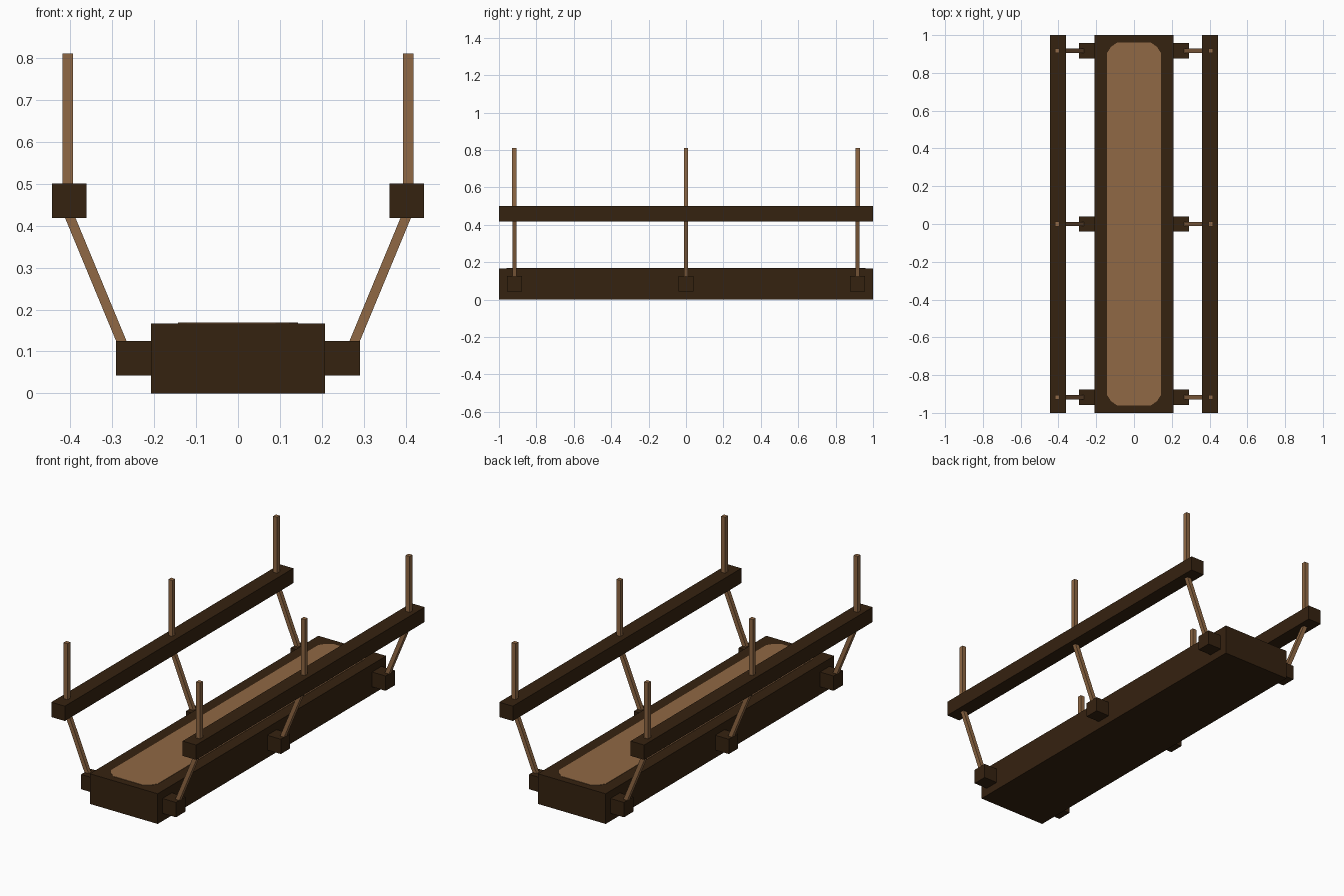
import bpy, bmesh
from mathutils import Vector

cube = bpy.data.objects.get("Cube")
if cube:
    bpy.data.objects.remove(cube, do_unlink=True)


def make_material(name, rgb):
    mat = bpy.data.materials.new(name)
    mat.use_nodes = True
    col = (*rgb, 1.0)
    mat.diffuse_color = col
    mat.node_tree.nodes["Principled BSDF"].inputs["Base Color"].default_value = col
    return mat


DARK = make_material("dark wood", (0.036, 0.016, 0.005))
LIGHT = make_material("light wood", (0.28, 0.14, 0.058))


def finish(bm, name, mat):
    bmesh.ops.recalc_face_normals(bm, faces=bm.faces)
    mesh = bpy.data.meshes.new(name)
    bm.to_mesh(mesh)
    bm.free()
    mesh.materials.append(mat)
    obj = bpy.data.objects.new(name, mesh)
    bpy.context.collection.objects.link(obj)
    return obj


def box(name, lo, hi, mat):
    """Axis-aligned box between two corners."""
    lo, hi = Vector(lo), Vector(hi)
    bm = bmesh.new()
    bmesh.ops.create_cube(bm, size=1)
    bmesh.ops.scale(bm, vec=[abs(c) for c in hi - lo], verts=bm.verts)
    bmesh.ops.translate(bm, vec=(lo + hi) / 2, verts=bm.verts)
    return finish(bm, name, mat)


def strut(name, bottom, top, width, mat):
    """Square bar running between two points."""
    bottom, top = Vector(bottom), Vector(top)
    axis = top - bottom
    bm = bmesh.new()
    bmesh.ops.create_cube(bm, size=1)
    bmesh.ops.scale(bm, vec=(width, width, axis.length), verts=bm.verts)
    obj = finish(bm, name, mat)
    obj.location = (bottom + top) / 2
    obj.rotation_euler = Vector((0, 0, 1)).rotation_difference(axis).to_euler()
    return obj


# Deck beam
DECK_TOP = 0.167
box("deck", (-0.208, -1, 0), (0.208, 1, DECK_TOP), DARK)

# Walkway inlay: thin plate with clipped corners
bm = bmesh.new()
hx, hy, cx, cy = 0.143, 0.96, 0.053, 0.055
outline = []
for sx, sy in ((1, 1), (-1, 1), (-1, -1), (1, -1)):
    corner = [(sx * hx, sy * (hy - cy)),
              (sx * (hx - cx * 0.4), sy * (hy - cy * 0.4)),
              (sx * (hx - cx), sy * hy)]
    outline += corner if sx * sy > 0 else corner[::-1]
face = bm.faces.new([bm.verts.new((x, y, DECK_TOP - 0.002)) for x, y in outline])
ext = bmesh.ops.extrude_face_region(bm, geom=[face])
bmesh.ops.translate(bm, vec=(0, 0, 0.004),
                    verts=[v for v in ext["geom"] if isinstance(v, bmesh.types.BMVert)])
finish(bm, "walkway_inlay", LIGHT)

# Handrails, brackets, sloping struts and upright posts on both sides
for side, s in (("left", 1), ("right", -1)):
    box(f"{side}_handrail", (s * 0.361, -1, 0.418), (s * 0.444, 1, 0.5), DARK)
    for place, y in (("front", -0.917), ("middle", 0), ("back", 0.917)):
        tag = f"{side}_{place}"
        box(f"{tag}_bracket", (s * 0.2, y - 0.041, 0.043),
            (s * 0.291, y + 0.041, 0.125), DARK)
        strut(f"{tag}_strut", (s * 0.270, y, 0.105), (s * 0.408, y, 0.438), 0.023, LIGHT)
        strut(f"{tag}_post", (s * 0.406, y, 0.48), (s * 0.406, y, 0.81), 0.024, LIGHT)
